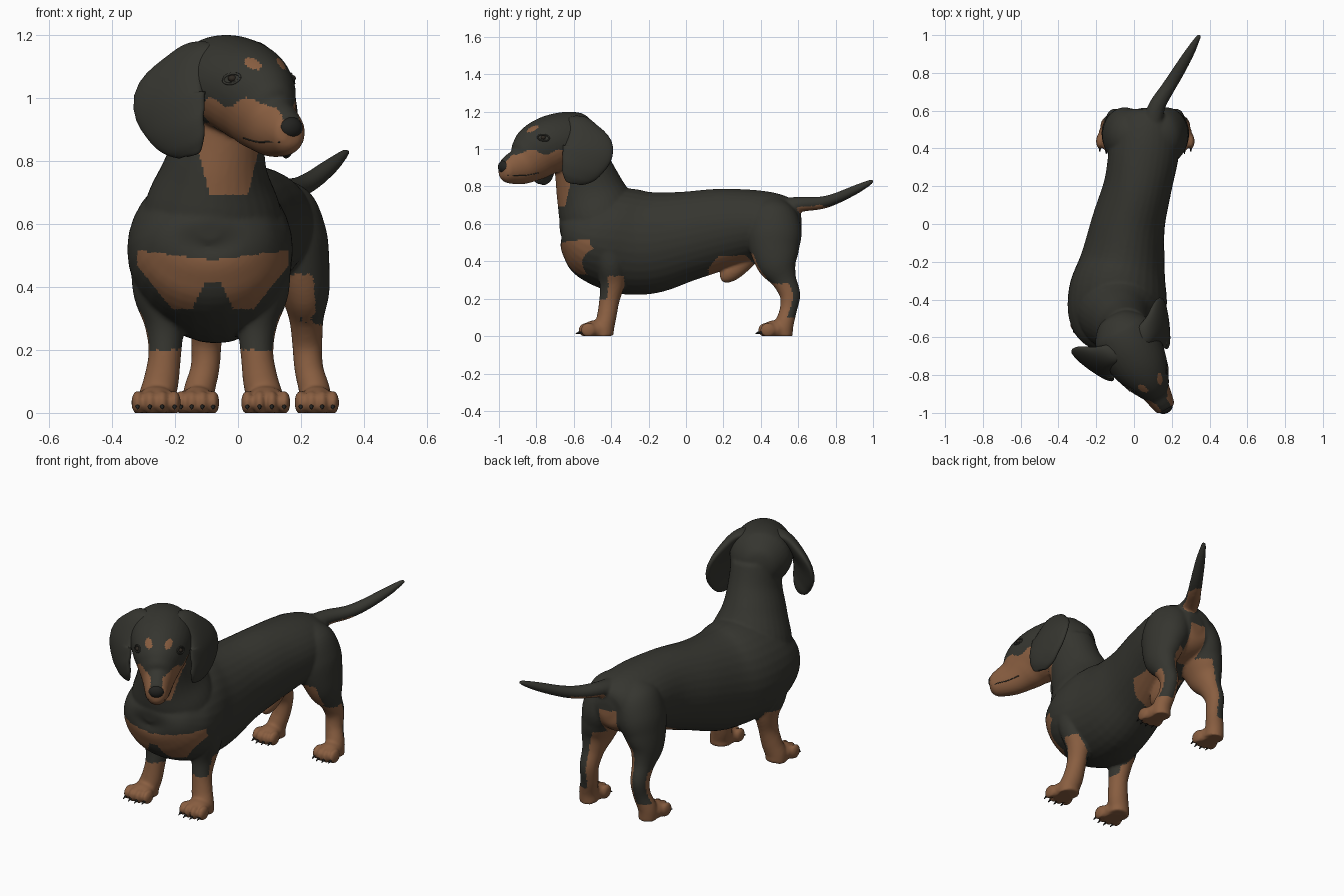
import bpy, bmesh, math
from mathutils import Vector, Matrix

if "Cube" in bpy.data.objects:
    bpy.data.objects.remove(bpy.data.objects["Cube"])


def material(name, rgb):
    m = bpy.data.materials.new(name)
    m.use_nodes = True
    m.diffuse_color = (*rgb, 1)
    m.node_tree.nodes["Principled BSDF"].inputs["Base Color"].default_value = (*rgb, 1)
    return m


dark = material("dark coat", (0.036, 0.036, 0.029))
tan = material("tan markings", (0.25, 0.112, 0.052))
black = material("black nose and claws", (0.017, 0.017, 0.015))
eye_brown = material("dark eye", (0.028, 0.022, 0.016))

# The head is turned: local axes are forward, sideways (own left) and up
FWD, SIDE = Vector((0.507, -0.862, 0)), Vector((0.862, 0.507, 0))
SKULL = Vector((-0.035, -0.63, 0))
X = Vector((1, 0, 0))


def head(s, r, z):
    return SKULL + FWD * s + SIDE * r + Vector((0, 0, z))


def tube(bm, rings, side=X, n=32, steps=5):
    """Loft ellipses through (centre, half width, half height) with a smooth spline."""
    keys = [Vector((*c, w, h)) for c, w, h in rings]
    keys = [keys[0]] + keys + [keys[-1]]
    pts = []
    for a, b, c, d in zip(keys, keys[1:], keys[2:], keys[3:]):
        for k in range(steps):
            t = k / steps
            pts.append(b + (c - a) * (t / 2) + (a * 2 - b * 5 + c * 4 - d) * (t * t / 2)
                       + (b * 3 - a - c * 3 + d) * (t ** 3 / 2))
    pts.append(keys[-1])
    loops = []
    for i, p in enumerate(pts):
        tang = (pts[min(i + 1, len(pts) - 1)] - pts[max(i - 1, 0)]).to_3d().normalized()
        u = (side - tang * side.dot(tang)).normalized()
        v = tang.cross(u)
        w, h = max(p[3], 0.002), max(p[4], 0.002)
        loops.append([bm.verts.new(p.to_3d() + u * w * math.cos(a) + v * h * math.sin(a))
                      for a in (math.tau * j / n for j in range(n))])
    for a, b in zip(loops, loops[1:]):
        for j in range(n):
            bm.faces.new((a[j], a[(j + 1) % n], b[(j + 1) % n], b[j]))
    bm.faces.new(loops[0][::-1])
    bm.faces.new(loops[-1])


def ball(bm, centre, size, turn=None):
    mat = Matrix.Translation(centre) @ (turn or Matrix()) @ Matrix.Diagonal((*size, 1))
    bmesh.ops.create_uvsphere(bm, u_segments=20, v_segments=14, radius=1, matrix=mat)


def make(name, bm, *mats):
    bmesh.ops.recalc_face_normals(bm, faces=bm.faces)
    me = bpy.data.meshes.new(name)
    bm.to_mesh(me)
    bm.free()
    for m in mats:
        me.materials.append(m)
    for p in me.polygons:
        p.use_smooth = True
    ob = bpy.data.objects.new(name, me)
    bpy.context.collection.objects.link(ob)
    return ob


body = bmesh.new()
# Torso, rump to chest
tube(body, [((x, y, z), w, h) for x, y, z, w, h in (
    (.07, .615, .60, .04, .04), (.07, .60, .60, .10, .10), (.065, .54, .60, .157, .145),
    (.055, .40, .60, .185, .18), (.02, .2, .575, .18, .215), (-.03, 0, .535, .195, .24),
    (-.06, -.2, .50, .225, .275), (-.085, -.36, .512, .26, .28), (-.09, -.5, .53, .255, .237),
    (-.09, -.6, .56, .205, .16), (-.09, -.655, .575, .13, .085), (-.09, -.675, .575, .03, .03))])
# Neck
tube(body, [((x, y, z), w, h) for x, y, z, w, h in (
    (-.085, -.43, .5, .24, .18), (-.08, -.475, .66, .215, .205), (-.07, -.515, .78, .165, .182),
    (-.05, -.55, .90, .135, .155), (-.04, -.58, 1.02, .13, .14))])
# Skull and muzzle
tube(body, [(head(s, 0, z), w, h) for s, z, w, h in (
    (-.17, 1.04, .03, .03), (-.15, 1.04, .09, .09), (-.08, 1.04, .15, .145),
    (0, 1.045, .165, .155), (.1, 1.03, .157, .152), (.18, .992, .133, .15),
    (.235, .95, .105, .135), (.29, .912, .08, .104), (.36, .892, .064, .08),
    (.40, .887, .052, .06), (.415, .887, .025, .03))], SIDE)
# Tail
tube(body, [((x, y, z), w, h) for x, y, z, w, h in (
    (.09, .5, .69, .06, .05), (.12, .62, .705, .045, .04), (.18, .72, .712, .037, .034),
    (.23, .8, .735, .034, .03), (.29, .9, .78, .027, .025), (.33, .97, .815, .017, .017),
    (.348, 1.0, .832, .01, .01))])
# Underbelly
tube(body, [((.04, .36, .45), .05, .05), ((.035, .28, .37), .045, .05),
            ((.03, .22, .325), .035, .042), ((.03, .185, .31), .015, .02)])

# Legs and paws: centre line of each pair, then rings for the own left leg
FRONT_MID, HIND_MID = -.086, .06
front = ((.05, -.42, .52, .12, .14), (.062, -.40, .38, .1, .09), (.06, -.395, .28, .065, .067),
         (.06, -.41, .19, .052, .054), (.072, -.425, .1, .056, .052), (.088, -.44, .04, .058, .055),
         (.088, -.44, 0, .058, .055))
hind = ((.085, .45, .73, .05, .07), (.125, .455, .65, .115, .135), (.167, .468, .55, .118, .15),
        (.195, .475, .46, .098, .132), (.213, .49, .38, .078, .107), (.217, .525, .3, .055, .067),
        (.22, .556, .22, .048, .055), (.225, .547, .14, .046, .046), (.245, .525, .06, .05, .05),
        (.245, .52, 0, .05, .05))
claws = bmesh.new()
for rings, mid, paw_x, paw_y, wide in ((front, FRONT_MID, .088, -.485, 1), (hind, HIND_MID, .25, .475, .87)):
    for flip in (1, -1):
        tube(body, [((mid + flip * (x - mid), y, z), w, h) for x, y, z, w, h in rings])
        px = mid + flip * (paw_x - mid)
        ball(body, (px, paw_y, .035), (.066 * wide, .07, .05))
        for k in (-1.5, -.5, .5, 1.5):
            tx, ty = px + k * .039 * wide, paw_y - .055 + abs(k) * .012
            ball(body, (tx, ty, .033), (.02, .042, .039))
            tilt = Matrix.Rotation(math.radians(110), 4, 'X')
            bmesh.ops.create_cone(claws, segments=8, radius1=.011, radius2=.002, depth=.042, cap_ends=True,
                                  matrix=Matrix.Translation((tx, ty - .036, .02)) @ tilt)
make("claws", claws, black)

# Fuse the body into one smooth skin
rough = make("body_rough", body)
mod = rough.modifiers.new("fuse", 'REMESH')
mod.mode, mod.voxel_size = 'VOXEL', .008
mod = rough.modifiers.new("soften", 'SMOOTH')
mod.factor, mod.iterations = .5, 6
skin = bpy.data.meshes.new_from_object(rough.evaluated_get(bpy.context.evaluated_depsgraph_get()))
bpy.data.objects.remove(rough)
skin.name = "body"
skin.materials.clear()
skin.materials.append(dark)
skin.materials.append(tan)
for v in skin.vertices:
    v.co.z = max(v.co.z, 0)


def is_tan(p, n):
    x, y, z = p
    s, r = (p - SKULL).dot(FWD), (p - SKULL).dot(SIDE)
    if z > .69 and y < -.5:
        edge = .985 + .015 * math.cos(s * 45)
        muzzle = s > .07 and z < edge and not (abs(r) < .03 and n.z > .2)
        throat = z < .92 and s > -.02 and abs(x + .03) < .06 + .25 * (z - .69) and n.y < -.2
        brow = s > .1 and math.hypot(abs(r) - .052, z - 1.108) < .019
        return muzzle or throat or brow
    if y < -.28:
        d = abs(x + .08)
        low = .415 - .085 * min(max((d - .025) / .04, 0), 1) + 1.25 * max(d - .13, 0)
        chest = y < -.45 and d < .24 and low < z < .485 + .13 * d
        leg = z < .2 or (z < .32 and d > .12 and n.y > -.3 and n.z > -.45)
        return chest or leg
    if z > .64:                                   # underside of the tail
        return .57 < y < .78 and abs(x - .13) < .09 and n.z < -.4
    inward = n.x * (1 if x < HIND_MID else -1)
    belly = .12 < y < .42 and z < .46 - 6 * (y - .25) ** 2 and abs(x - .04) < .11
    seat = y > .45 and abs(x - .065) < .05 and z < .6
    shin = z < .28 and n.y < .2
    inner = z < .44 and (inward > .3 or (n.y < -.6 and inward > -.55))
    return belly or seat or (y > .3 and (z < .1 or shin or inner))


for p in skin.polygons:
    p.use_smooth = True
    p.material_index = int(is_tan(p.center, p.normal))
dog = bpy.data.objects.new("body", skin)
bpy.context.collection.objects.link(dog)
bpy.context.view_layer.update()

# Hanging ears, eyes and mouth line on both sides of the head
for name, flip in (("left", 1), ("right", -1)):
    bm = bmesh.new()
    blade = FWD * .9 - SIDE * (.43 * flip)
    tube(bm, [(head(s, r * flip, z), w, t) for s, r, z, w, t in (
        (.01, .06, 1.15, .04, .02), (.008, .105, 1.15, .058, .028), (.003, .155, 1.105, .083, .032),
        (.0, .21, 1.01, .135, .03), (.035, .208, .92, .118, .028), (.065, .19, .86, .085, .024),
        (.078, .178, .828, .05, .014), (.08, .174, .817, .02, .006))], blade)
    make(name + "_ear", bm, dark)

    bm = bmesh.new()
    spot = dog.closest_point_on_mesh(head(.21, .095 * flip, 1.055))[1]
    ball(bm, spot - SIDE * (.004 * flip), (.014, .014, .011))
    make(name + "_eye", bm, eye_brown)
    bm = bmesh.new()
    lid = []
    for k in range(13):
        a = math.tau * k / 12
        q = head(.21 + .024 * math.cos(a), (.095 - .018 * math.cos(a)) * flip, 1.055 + .016 * math.sin(a))
        lid.append((dog.closest_point_on_mesh(q)[1], .004, .004))
    tube(bm, lid, Vector((.3, .2, .9)), 8, 2)
    make(name + "_eyelid", bm, dark)

    bm = bmesh.new()
    line = ((.23, .11, .85), (.3, .09, .848), (.36, .07, .855), (.40, .04, .86))
    tube(bm, [(dog.closest_point_on_mesh(head(s, r * flip, z))[1], .0025, .0025) for s, r, z in line],
         Vector((0, 0, 1)), 8)
    make(name + "_mouth_line", bm, dark)

# Nose
bm = bmesh.new()
ball(bm, head(.397, 0, .905), (.042, .03, .035), Matrix.Rotation(math.atan2(SIDE.y, SIDE.x), 4, 'Z'))
make("nose", bm, black)
